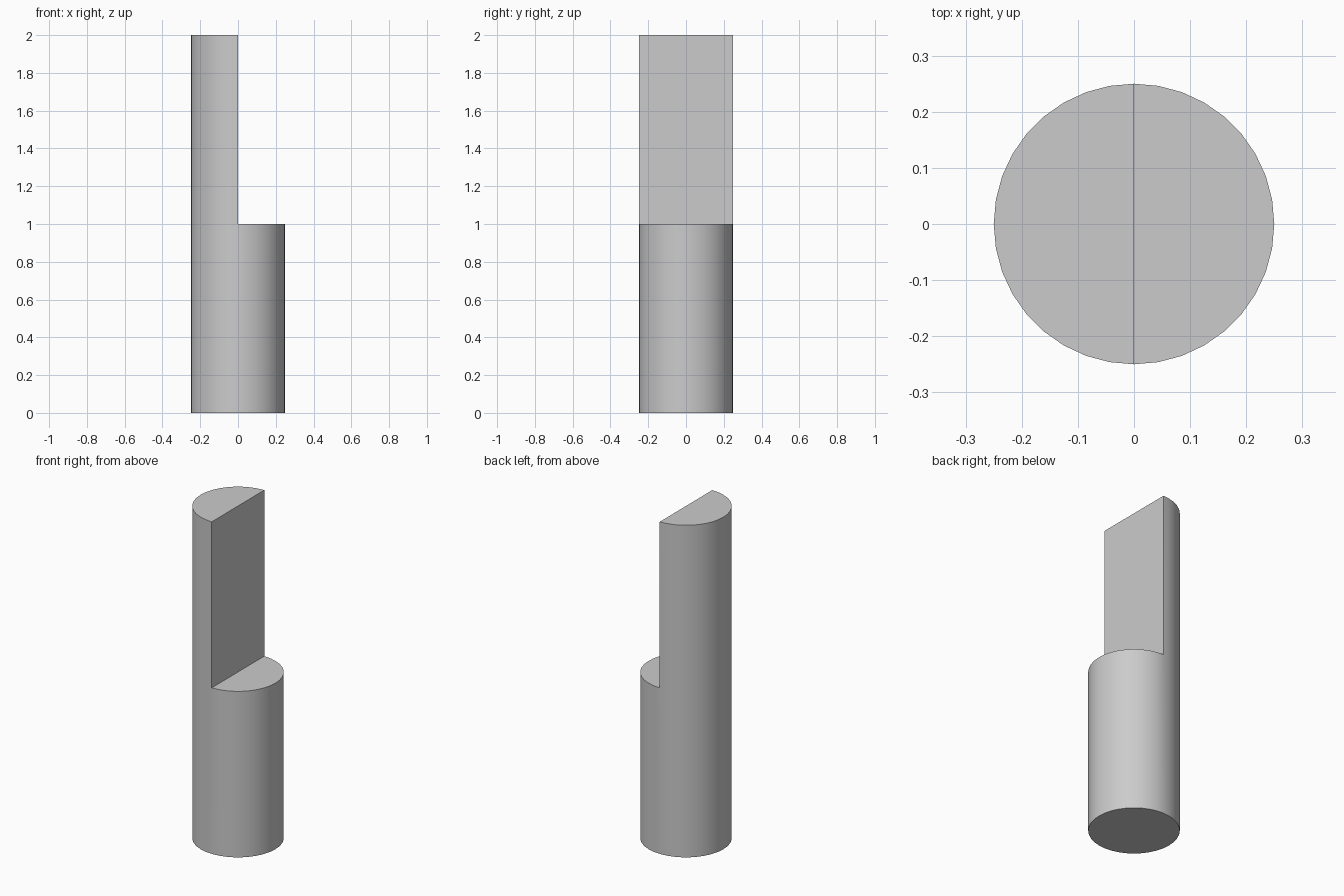
import bpy
import bmesh
from mathutils import Matrix, Vector

RADIUS, STEP_HEIGHT, HEIGHT, SIDES = 0.25, 1.0, 2.0, 36

cube = bpy.data.objects.get("Cube")
if cube:
    bpy.data.objects.remove(cube, do_unlink=True)

# Plain grey material
grey = bpy.data.materials.new("plain grey")
grey.use_nodes = True
colour = (0.6, 0.6, 0.6, 1.0)
grey.diffuse_color = colour
grey.node_tree.nodes["Principled BSDF"].inputs["Base Color"].default_value = colour

# Round base
bm = bmesh.new()
bmesh.ops.create_cone(bm, cap_ends=True, segments=SIDES, radius1=RADIUS,
                      radius2=RADIUS, depth=STEP_HEIGHT,
                      matrix=Matrix.Translation((0, 0, STEP_HEIGHT / 2)))

# Split the top cap across its diameter
top = max(bm.faces, key=lambda f: f.calc_center_median().z)
middle = [v for v in top.verts if abs(v.co.x) < 1e-4]
bmesh.ops.connect_verts(bm, verts=middle)

# Raise the right half into the upright half-round
caps = [f for f in bm.faces if f.normal.z > 0.9]
half = min(caps, key=lambda f: f.calc_center_median().x)
raised = bmesh.ops.extrude_face_region(bm, geom=[half])
verts = [g for g in raised["geom"] if isinstance(g, bmesh.types.BMVert)]
bmesh.ops.translate(bm, verts=verts, vec=Vector((0, 0, HEIGHT - STEP_HEIGHT)))
if half.is_valid:
    bmesh.ops.delete(bm, geom=[half], context='FACES_ONLY')
bmesh.ops.recalc_face_normals(bm, faces=bm.faces)

mesh = bpy.data.meshes.new("stepped_shaft")
bm.to_mesh(mesh)
bm.free()
mesh.materials.append(grey)
shaft = bpy.data.objects.new("stepped_shaft", mesh)
bpy.context.collection.objects.link(shaft)

# Smooth round walls with sharp rims
bpy.ops.object.select_all(action='DESELECT')
shaft.select_set(True)
bpy.context.view_layer.objects.active = shaft
bpy.ops.object.shade_smooth_by_angle(angle=0.52)
